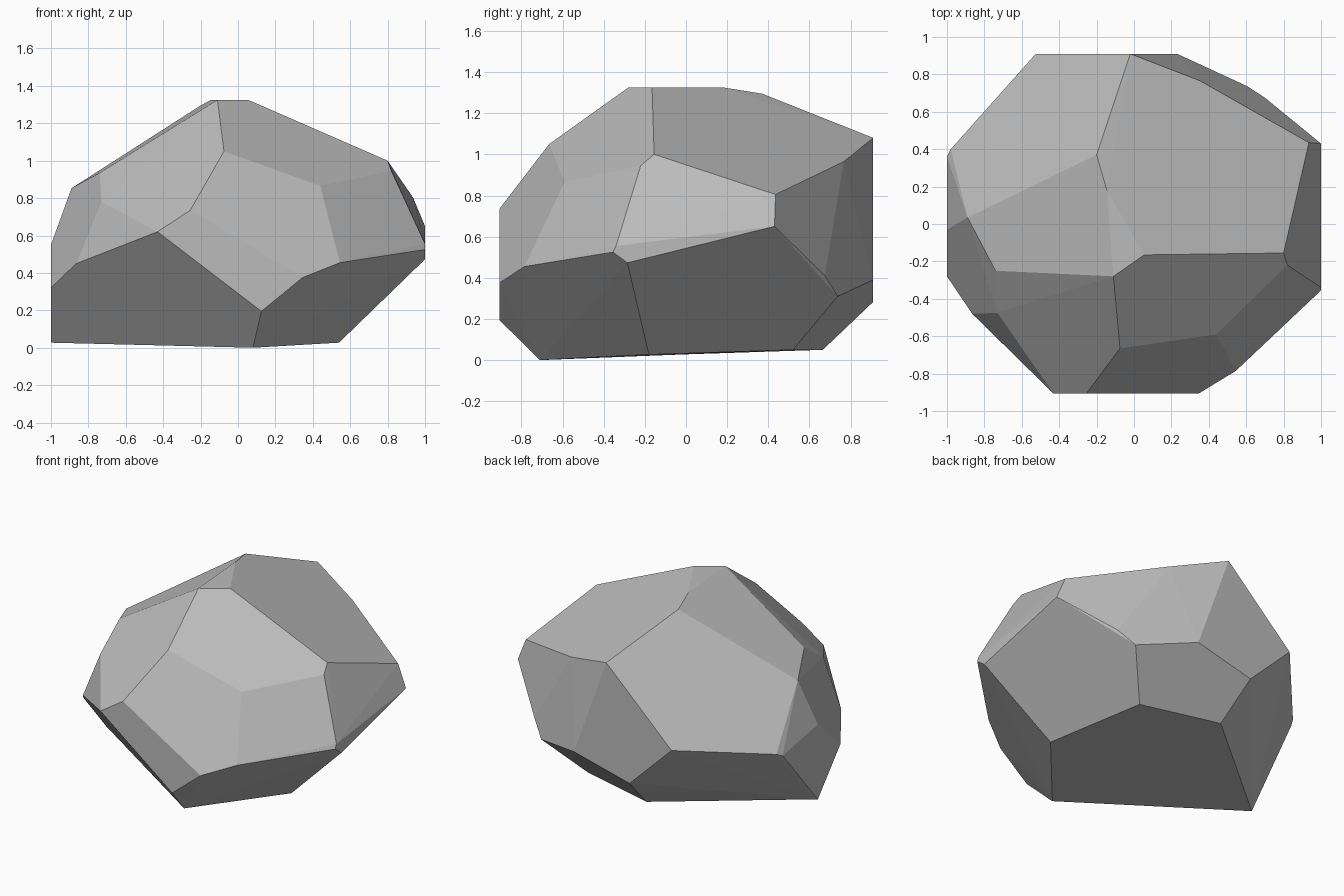
import bpy, bmesh, math

# Corner points of the faceted boulder, grouped by side
CROWN = [(-.11, -.28, 1.325), (.055, -.165, 1.325), (-.145, .18, 1.325), (-.20, .37, 1.295)]
FRONT = [(-.075, -.665, 1.05), (.44, -.59, .865), (-.255, -.907, .735), (-.43, -.907, .62),
         (.125, -.907, .195), (.345, -.907, .375), (.545, -.785, .455)]
RIGHT = [(.80, -.155, 1.0), (.82, -.22, .945), (.935, .435, .805), (1, .43, .65),
         (1, -.34, .555), (1, -.355, .525), (1, -.285, .473), (.70, .675, .41), (.605, .737, .31)]
BACK = [(-.02, .91, 1.08), (.35, .767, .965), (.23, .91, .39), (-.525, .91, .60), (-.20, .91, .283)]
LEFT = [(-.74, -.25, .935), (-.73, -.475, .78), (-.89, .035, .853), (-.865, -.48, .45),
        (-.98, .40, .50), (-1, .36, .48), (-1, -.03, .55), (-1, -.28, .32)]
BASE = [(.08, -.71, 0), (.54, -.18, .027), (.39, .52, .05), (-.16, .665, .05), (-1, -.03, .027)]

# Wrap the corners in a convex shell and merge nearly flat triangles into facets
bm = bmesh.new()
for co in CROWN + FRONT + RIGHT + BACK + LEFT + BASE:
    bm.verts.new(co)
bmesh.ops.convex_hull(bm, input=bm.verts)
loose = [v for v in bm.verts if not v.link_faces]
bmesh.ops.delete(bm, geom=loose, context='VERTS')
bmesh.ops.dissolve_limit(bm, angle_limit=math.radians(2), verts=bm.verts, edges=bm.edges)
bmesh.ops.recalc_face_normals(bm, faces=bm.faces)

mesh = bpy.data.meshes.new("boulder")
bm.to_mesh(mesh)
bm.free()

# Plain grey stone
stone = bpy.data.materials.new("grey_stone")
stone.diffuse_color = (.5, .5, .5, 1)
mesh.materials.append(stone)

boulder = bpy.data.objects.new("boulder", mesh)
bpy.context.collection.objects.link(boulder)
